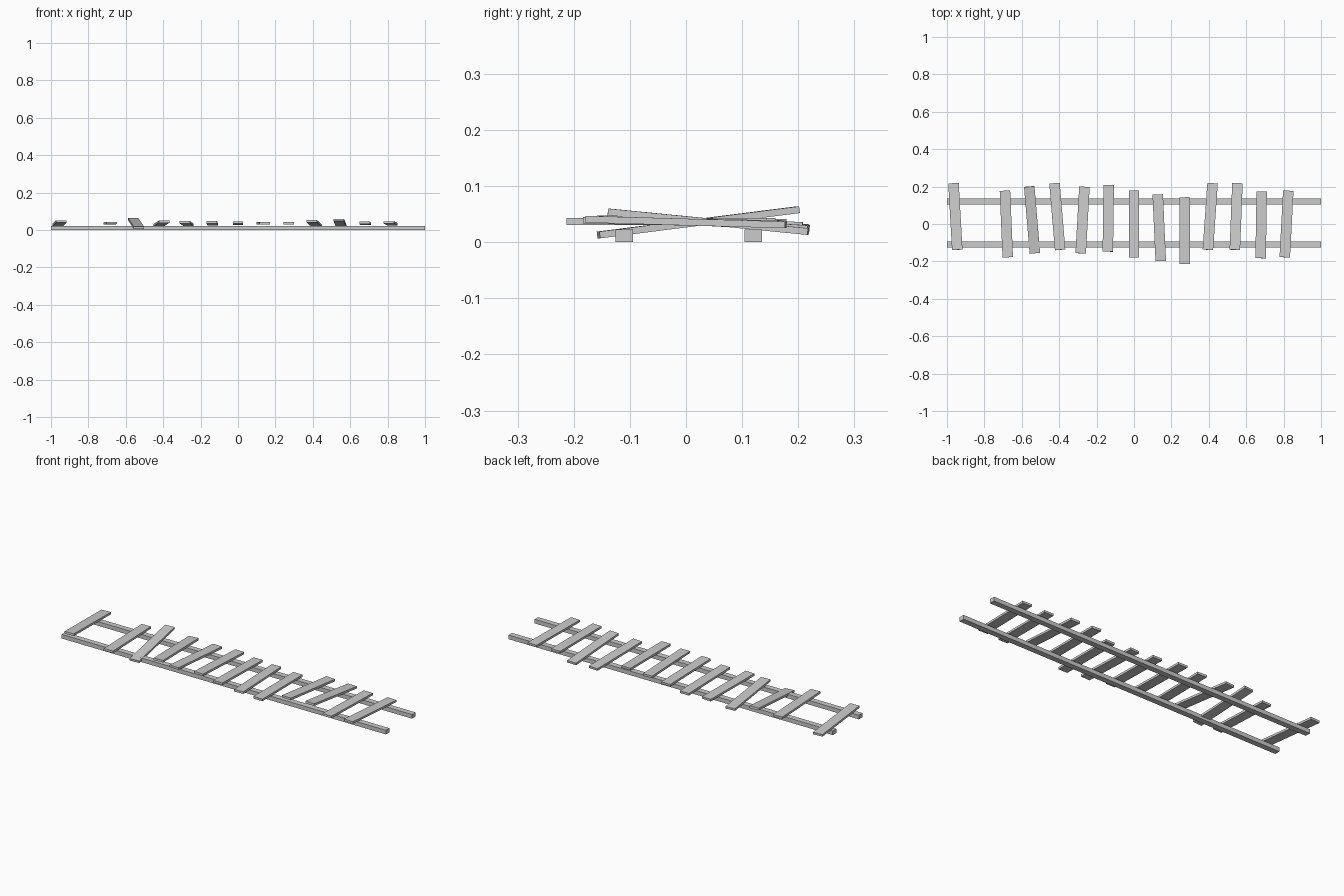
import bpy
from mathutils import Vector, Matrix


def box(name, size, matrix):
    bpy.ops.mesh.primitive_cube_add(size=1)
    ob = bpy.context.object
    ob.name = name
    ob.data.transform(Matrix.Diagonal((*size, 1)))
    ob.matrix_world = matrix
    return ob


def plank(name, back, front, width=0.056, thick=0.012):
    # box stretched between the centres of its two ends
    a, b = Vector(front), Vector(back)
    along = (b - a).normalized()
    side = along.cross(Vector((0, 0, 1))).normalized()
    up = side.cross(along)
    m = Matrix((side, along, up)).transposed().to_4x4()
    m.translation = (a + b) / 2
    return box(name, (width, (b - a).length, thick), m)


# two long rails
for name, y in (("front_rail", -0.11), ("back_rail", 0.12)):
    box(name, (2.0, 0.031, 0.023), Matrix.Translation((0, y, 0.0115)))

# loose crooked planks: back x, front x, centre y, front z, back z
planks = [
    (-0.965, -0.945, 0.04, 0.046, 0.026),
    (-0.69, -0.675, 0.0, 0.038, 0.035),
    (-0.56, -0.53, 0.022, 0.013, 0.058),
    (-0.425, -0.395, 0.04, 0.045, 0.025),
    (-0.265, -0.285, 0.021, 0.042, 0.029),
    (-0.135, -0.14, 0.03, 0.042, 0.03),
    (0.0, 0.0, 0.0, 0.041, 0.033),
    (0.127, 0.143, -0.02, 0.037, 0.037),
    (0.27, 0.272, -0.035, 0.037, 0.037),
    (0.42, 0.395, 0.04, 0.047, 0.024),
    (0.553, 0.539, 0.04, 0.054, 0.019),
    (0.683, 0.677, -0.005, 0.039, 0.033),
    (0.825, 0.806, 0.0, 0.041, 0.031),
]
for i, (xb, xf, y, zf, zb) in enumerate(planks):
    plank(f"plank_{i + 1}", (xb, y + 0.178, zb), (xf, y - 0.178, zf))
